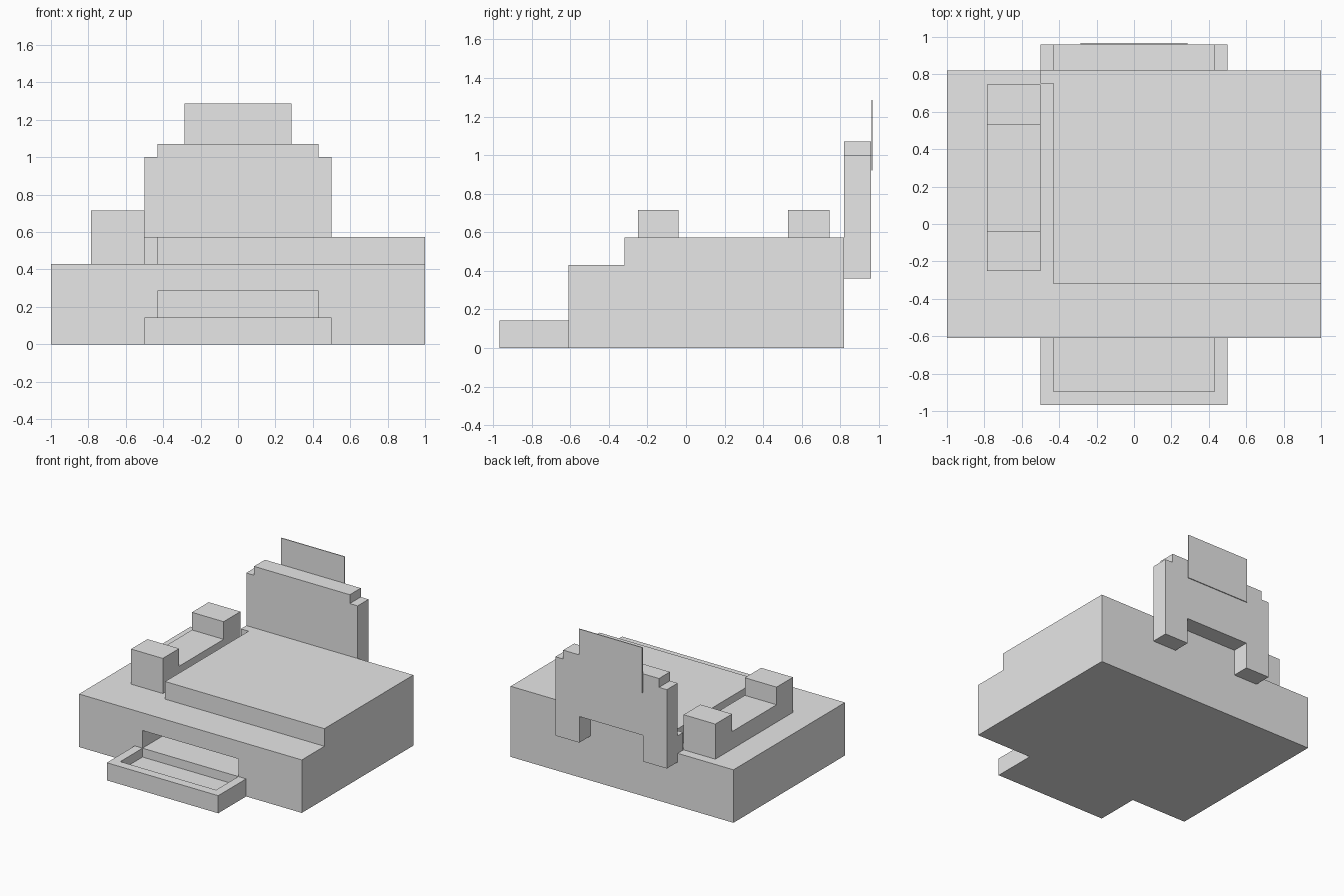
import bpy
import bmesh
from mathutils import Vector

cube = bpy.data.objects.get("Cube")
if cube:
    bpy.data.objects.remove(cube, do_unlink=True)

grey = bpy.data.materials.new("plain_grey")
grey.use_nodes = True
grey.diffuse_color = (0.8, 0.8, 0.8, 1)
grey.node_tree.nodes["Principled BSDF"].inputs["Base Color"].default_value = (0.8, 0.8, 0.8, 1)


def prism(name, points, offset):
    """Extrude a flat outline along the offset vector."""
    bm = bmesh.new()
    face = bm.faces.new([bm.verts.new(p) for p in points])
    new = bmesh.ops.extrude_face_region(bm, geom=[face])["geom"]
    moved = [g for g in new if isinstance(g, bmesh.types.BMVert)]
    bmesh.ops.translate(bm, verts=moved, vec=Vector(offset))
    bmesh.ops.recalc_face_normals(bm, faces=bm.faces)
    mesh = bpy.data.meshes.new(name)
    bm.to_mesh(mesh)
    bm.free()
    mesh.materials.append(grey)
    obj = bpy.data.objects.new(name, mesh)
    bpy.context.collection.objects.link(obj)
    return obj


def box(name, x, y, z):
    outline = [(x[0], y[0], z[0]), (x[1], y[0], z[0]), (x[1], y[1], z[0]), (x[0], y[1], z[0])]
    return prism(name, outline, (0, 0, z[1] - z[0]))


def cut(target, x, y, z):
    """Carve a box out of the target."""
    cutter = box("cutter", x, y, z)
    cutter.hide_render = True
    mod = target.modifiers.new("cut", "BOOLEAN")
    mod.operation = "DIFFERENCE"
    mod.solver = "EXACT"
    mod.object = cutter
    bpy.context.view_layer.objects.active = target
    bpy.ops.object.modifier_apply(modifier=mod.name)
    bpy.data.objects.remove(cutter, do_unlink=True)


# Main body with the paper exit slot
body = box("main_body", (-1, 1), (-0.61, 0.82), (0, 0.43))
cut(body, (-0.43, 0.43), (-0.7, 0.1), (0.143, 0.286))

# Raised lid with a small hinge tab at the rear left corner
lid = [(-0.43, -0.32), (1, -0.32), (1, 0.82), (-0.5, 0.82), (-0.5, 0.75), (-0.43, 0.75)]
prism("scanner_lid", [(x, y, 0.43) for x, y in lid], (0, 0, 0.143))

# Output tray with a shallow recess
tray = box("output_tray", (-0.5, 0.5), (-0.968, -0.61), (0, 0.143))
cut(tray, (-0.43, 0.43), (-0.895, -0.5), (0.071, 0.3))

# Side console: low middle between two taller end blocks
console = [(-0.25, 0.43), (0.745, 0.43), (0.745, 0.715), (0.53, 0.715),
           (0.53, 0.572), (-0.04, 0.572), (-0.04, 0.715), (-0.25, 0.715)]
prism("side_console", [(-0.785, y, z) for y, z in console], (0.285, 0, 0))

# Rear paper feeder: mirrored outline with stepped shoulders and two feet
half = [(0.285, 0.572), (0.285, 0.36), (0.5, 0.36), (0.5, 1), (0.43, 1), (0.43, 1.072)]
outline = half + [(-x, z) for x, z in reversed(half)]
prism("rear_feeder", [(x, 0.82, z) for x, z in outline], (0, 0.14, 0))

# Paper sheet standing behind the feeder
box("paper_sheet", (-0.285, 0.285), (0.961, 0.968), (0.92, 1.287))
